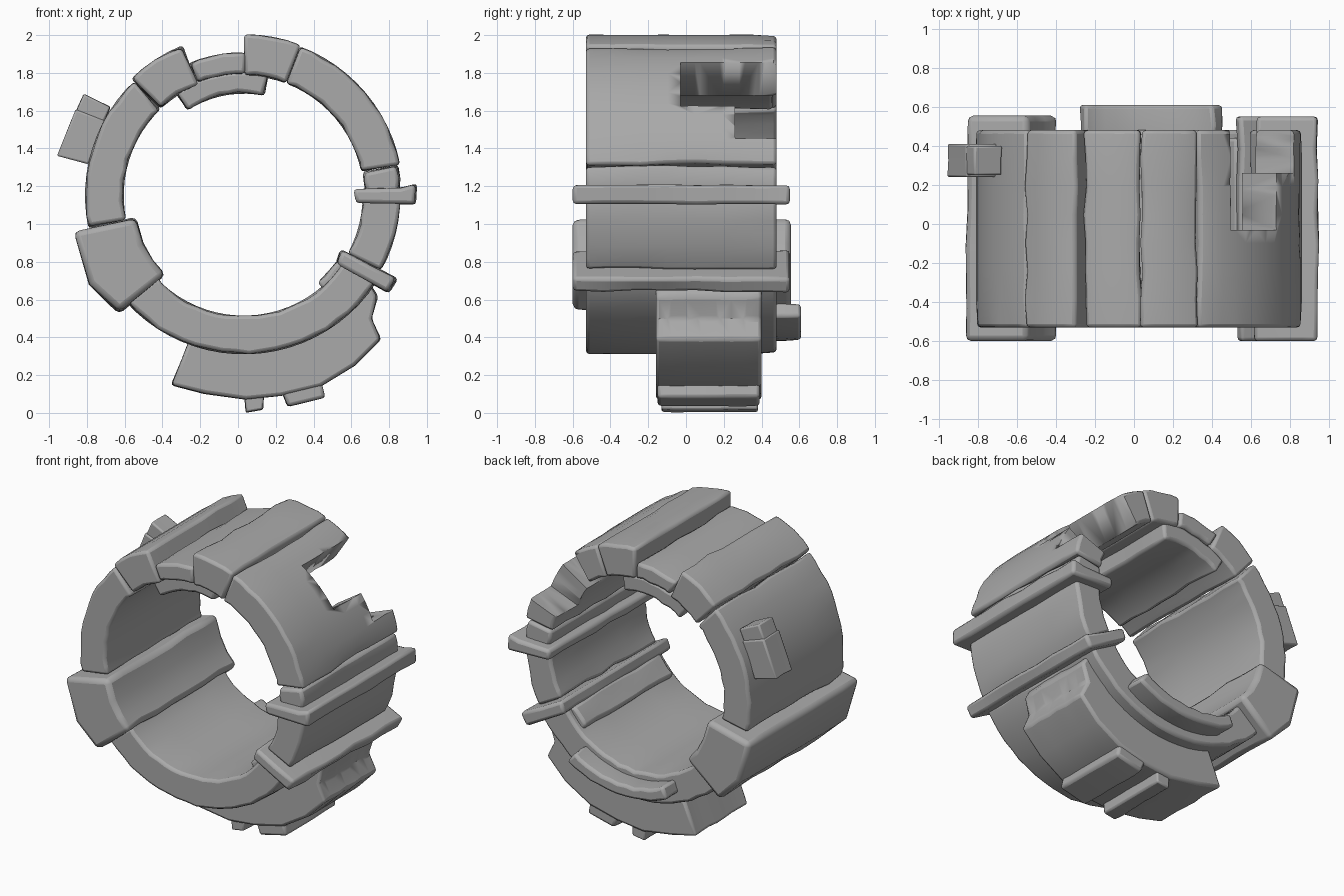
import bpy, bmesh, math, random
from mathutils import Vector

if "Cube" in bpy.data.objects:
    bpy.data.objects.remove(bpy.data.objects["Cube"])

random.seed(4)
CX, CZ = 0.03, 1.15            # ring axis
FRONT, BACK = -0.53, 0.48      # ring depth

stone = bpy.data.materials.new("grey stone")
stone.diffuse_color = (0.40, 0.40, 0.40, 1)
stone.use_nodes = True
stone.node_tree.nodes["Principled BSDF"].inputs["Base Color"].default_value = stone.diffuse_color


def polar(r, deg):
    a = math.radians(deg)
    return (CX + r * math.cos(a), CZ + r * math.sin(a))


def arc(r, a0, a1, step=5):
    n = max(2, round(abs(a1 - a0) / step))
    return [polar(r, a0 + (a1 - a0) * i / n) for i in range(n + 1)]


def prism(name, profile, y0, y1, rough=0.012, bevel=0.018, strip=False, rows=7):
    """Stone block: an x-z profile carried along y, with worn corners."""
    bm = bmesh.new()
    n = len(profile)
    mid = Vector((sum(p[0] for p in profile) / n, 0, sum(p[1] for p in profile) / n))
    grid = []
    for j in range(rows + 1):
        row = []
        for i, (x, z) in enumerate(profile):
            co = Vector((x, y0 + (y1 - y0) * j / rows, z))
            a = Vector(profile[i - 1]) - Vector((x, z))
            b = Vector(profile[(i + 1) % n]) - Vector((x, z))
            corner = a.angle(b) < math.radians(150)
            if corner or j in (0, rows):   # chip the exposed edges inward
                amount = random.uniform(0, rough * (1.6 if corner else 1))
                inward = Vector((mid.x - x, 0, mid.z - z)).normalized()
                if strip and not corner:
                    inward = Vector((CX - x, 0, CZ - z)).normalized()
                    if i >= n // 2:
                        inward = -inward
                co += inward * amount
            row.append(bm.verts.new(co))
        grid.append(row)
    for j in range(rows):
        for i in range(n):
            k = (i + 1) % n
            bm.faces.new((grid[j][i], grid[j][k], grid[j + 1][k], grid[j + 1][i]))
    for row in (grid[0], grid[-1]):
        if strip:
            for i in range(n // 2 - 1):
                bm.faces.new((row[i], row[i + 1], row[n - 2 - i], row[n - 1 - i]))
        else:
            bm.faces.new(row)
    bmesh.ops.recalc_face_normals(bm, faces=bm.faces)
    mesh = bpy.data.meshes.new(name)
    bm.to_mesh(mesh)
    bm.free()
    ob = bpy.data.objects.new(name, mesh)
    bpy.context.collection.objects.link(ob)
    mesh.materials.append(stone)
    if bevel:
        m = ob.modifiers.new("worn edges", 'BEVEL')
        m.width, m.segments = bevel, 2
        m.limit_method, m.angle_limit = 'ANGLE', math.radians(40)
    bpy.ops.object.select_all(action='DESELECT')
    ob.select_set(True)
    bpy.context.view_layer.objects.active = ob
    bpy.ops.object.shade_smooth_by_angle(angle=math.radians(35))
    return ob


def segment(name, r0, r1, a0, a1, y0=FRONT, y1=BACK, **kw):
    return prism(name, arc(r1, a0, a1) + arc(r0, a1, a0), y0, y1, strip=True, **kw)


# Main ring segments
segment("top_keystone", 0.635, 0.855, 69, 90)
right_arc = segment("right_arc", 0.635, 0.845, 11, 69.5)
segment("top_recess", 0.645, 0.76, 89, 113)
segment("top_left_block", 0.635, 0.86, 112, 134)
segment("left_arc", 0.635, 0.84, 133.5, 192)
segment("bottom_arc", 0.635, 0.84, 222, 327)
segment("right_upper_block", 0.64, 0.835, 1, 11.5)
segment("right_middle_block", 0.63, 0.83, -29, 1)

# Broken stepped notch in the back of the right arc
for i, (a0, a1, y) in enumerate(((34, 57, -0.03), (21, 36, 0.26))):
    cutter = segment(f"notch_cutter_{i}", 0.5, 1.0, a0, a1, y, 0.7, bevel=0, rough=0.01)
    cutter.hide_render = True
    cutter.hide_set(True)
    cut = right_arc.modifiers.new("notch", 'BOOLEAN')
    cut.object, cut.operation, cut.solver = cutter, 'DIFFERENCE', 'EXACT'

# Inner lining and back rib
segment("inner_top_lining", 0.54, 0.66, 78, 124, -0.45, 0.46)
segment("back_rib", 0.68, 0.77, -115, -56, 0.40, 0.61, rows=2)
segment("inner_right_ledge", 0.60, 0.70, -50, -34, -0.48, 0.44)

# Large lower left block with curved inner face
prism("left_block",
      [(-0.87, 0.96), (-0.54, 1.04), (-0.50, 0.90), (-0.45, 0.81),
       (-0.38, 0.73), (-0.63, 0.52), (-0.79, 0.68)],
      -0.60, 0.555, bevel=0.03)

# Small lug on the left outside
prism("left_lug", [(-0.96, 1.36), (-0.86, 1.61), (-0.70, 1.55), (-0.79, 1.31)],
      0.24, 0.41, rough=0.005, bevel=0.01, rows=2)
prism("left_lug_cap", [(-0.87, 1.58), (-0.82, 1.695), (-0.67, 1.62), (-0.71, 1.53)],
      0.25, 0.40, rough=0.005, bevel=0.01, rows=2)

# Thin fins on the right
prism("upper_fin", [(0.61, 1.185), (0.87, 1.195), (0.95, 1.215), (0.95, 1.10), (0.62, 1.11)],
      -0.60, 0.55, bevel=0.02)
prism("lower_fin", [(0.54, 0.87), (0.70, 0.79), (0.85, 0.71), (0.80, 0.63), (0.51, 0.79)],
      -0.60, 0.55, bevel=0.02)

# Outer foot under the ring, with teeth along its lower edge
prism("foot",
      arc(0.80, -34, -111) + [(-0.36, 0.145), (-0.18, 0.10), (0.04, 0.07), (0.23, 0.09),
                              (0.44, 0.14), (0.62, 0.25), (0.76, 0.39), (0.71, 0.50), (0.745, 0.62)],
      -0.16, 0.40, rough=0.008)
prism("small_tooth", [(0.03, 0.12), (0.14, 0.12), (0.135, 0.015), (0.04, 0.0)],
      -0.13, 0.38, rough=0.004, bevel=0.01)
prism("wide_tooth", [(0.22, 0.13), (0.44, 0.18), (0.465, 0.08), (0.26, 0.03)],
      -0.15, 0.39, rough=0.006)
